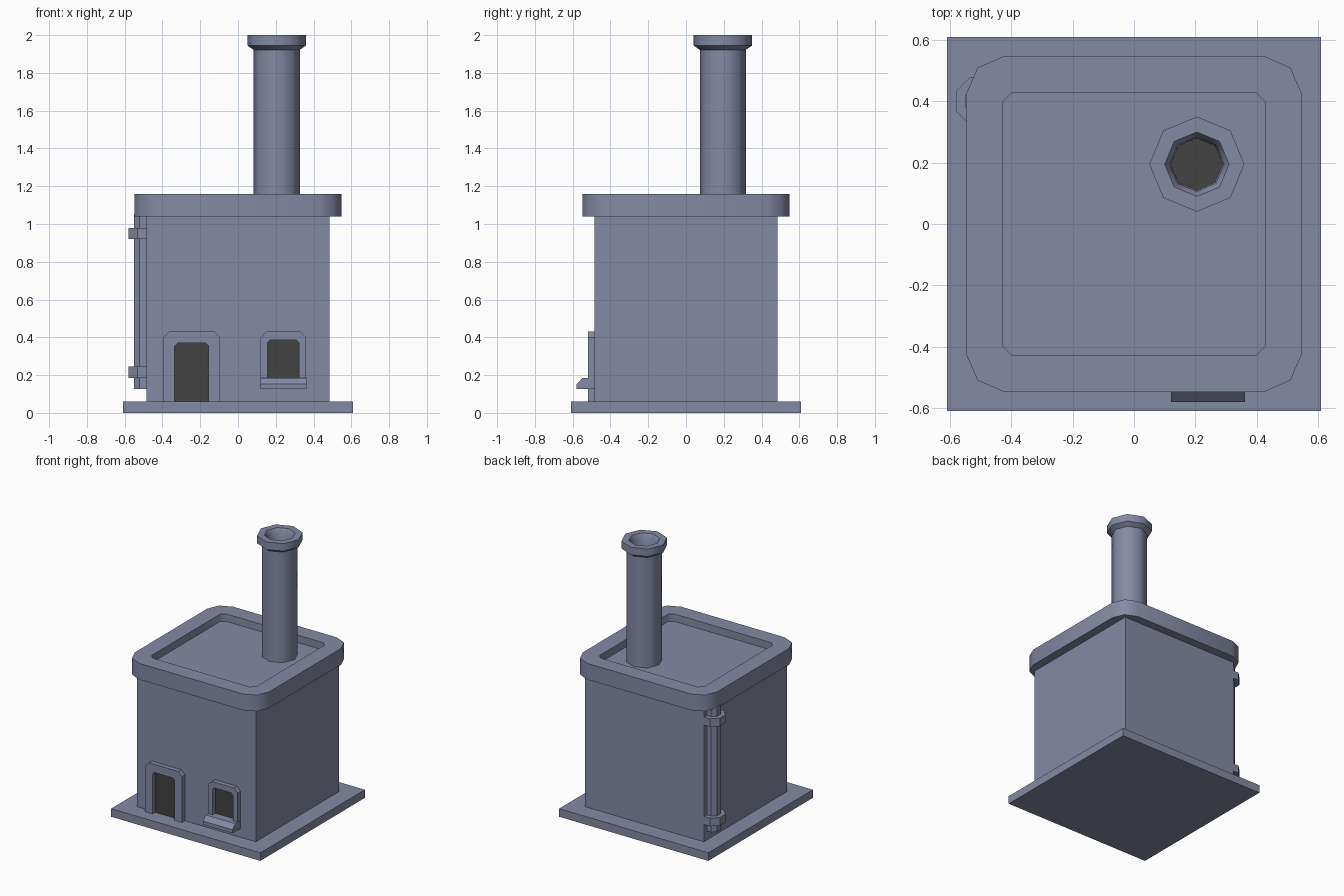
import bpy, bmesh, math

if "Cube" in bpy.data.objects:
    bpy.data.objects.remove(bpy.data.objects["Cube"])


def material(name, rgb):
    m = bpy.data.materials.new(name)
    m.diffuse_color = (*rgb, 1)
    m.use_nodes = True
    m.node_tree.nodes["Principled BSDF"].inputs["Base Color"].default_value = m.diffuse_color
    return m


GREY = material("blue grey", (0.235, 0.255, 0.37))
DARK = material("dark opening", (0.055, 0.054, 0.057))


def loft(name, rings, mat=GREY, smooth=None):
    """Skin a stack of equal-count rings and cap both ends."""
    bm = bmesh.new()
    loops = [[bm.verts.new(p) for p in r] for r in rings]
    n = len(loops[0])
    for a, b in zip(loops, loops[1:]):
        for i in range(n):
            j = (i + 1) % n
            bm.faces.new((a[i], a[j], b[j], b[i]))
    bm.faces.new(loops[0][::-1])
    bm.faces.new(loops[-1])
    bmesh.ops.recalc_face_normals(bm, faces=bm.faces)
    me = bpy.data.meshes.new(name)
    bm.to_mesh(me)
    bm.free()
    me.materials.append(mat)
    if smooth:
        me.polygons.foreach_set("use_smooth", [True] * len(me.polygons))
        me.set_sharp_from_angle(angle=math.radians(smooth))
    ob = bpy.data.objects.new(name, me)
    bpy.context.collection.objects.link(ob)
    return ob


def box(name, x0, x1, y0, y1, z0, z1, mat=GREY):
    return loft(name, [[(x0, y0, z), (x1, y0, z), (x1, y1, z), (x0, y1, z)]
                       for z in (z0, z1)], mat)


def rounded(h, cut, mid, z):
    """Square ring with three points per corner."""
    corner = [(h, h - cut), (h - mid, h - mid), (h - cut, h)]
    out = []
    for k in range(4):
        c, s = round(math.cos(k * math.pi / 2)), round(math.sin(k * math.pi / 2))
        out += [(c * x - s * y, s * x + c * y, z) for x, y in corner]
    return out


def octagon(cx, cy, r, z, turn=0.0):
    return [(cx + r * math.cos(turn + k * math.pi / 4),
             cy + r * math.sin(turn + k * math.pi / 4), z) for k in range(8)]


def arch_frame(name, x0, x1, z0, z1, ix0, ix1, iz1):
    """Upside-down U frame on the front wall, with clipped corners."""
    c, d = 0.03, 0.015
    prof = [(x0, z0), (x0, z1 - c), (x0 + c, z1), (x1 - c, z1), (x1, z1 - c), (x1, z0),
            (ix1, z0), (ix1, iz1 - d), (ix1 - d, iz1), (ix0 + d, iz1), (ix0, iz1 - d), (ix0, z0)]
    return loft(name, [[(x, y, z) for x, z in prof] for y in (-0.52, -0.48)])


# slab and walls
box("base_slab", -0.61, 0.61, -0.61, 0.61, 0, 0.06)
box("walls", -0.485, 0.485, -0.485, 0.485, 0.06, 1.06)

# roof with raised parapet
loft("roof_parapet", [rounded(0.548, 0.125, 0.038, 1.04), rounded(0.548, 0.125, 0.038, 1.16),
                      rounded(0.428, 0.03, 0.015, 1.16), rounded(0.428, 0.03, 0.015, 1.105)],
     smooth=50)

# chimney shaft, flared cap and hollow
CX, CY = 0.205, 0.195
loft("chimney_shaft", [octagon(CX, CY, 0.122, 1.09), octagon(CX, CY, 0.122, 1.83)], smooth=50)
loft("chimney_top", [octagon(CX, CY, r, z) for r, z in
                     ((0.122, 1.83), (0.122, 1.922), (0.155, 1.945), (0.155, 2.0),
                      (0.105, 2.0), (0.088, 1.97), (0.085, 1.84))], smooth=50)
loft("chimney_hole", [octagon(CX, CY, 0.085, 1.838), octagon(CX, CY, 0.085, 1.844)], DARK)

# door
arch_frame("door_frame", -0.395, -0.095, 0.06, 0.43, -0.335, -0.155, 0.37)
box("door_opening", -0.336, -0.154, -0.489, -0.483, 0.06, 0.371, DARK)

# window with sloping sill
arch_frame("window_frame", 0.12, 0.36, 0.13, 0.43, 0.157, 0.323, 0.387)
box("window_opening", 0.156, 0.324, -0.489, -0.483, 0.18, 0.388, DARK)
sill = [(-0.48, 0.126), (-0.58, 0.126), (-0.58, 0.152), (-0.548, 0.185), (-0.48, 0.185)]
loft("window_sill", [[(x, y, z) for y, z in sill] for x in (0.12, 0.362)])

# drain pipe with two collars
R = 1 / math.cos(math.pi / 8)
for name, r, z0, z1 in (("drain_pipe", 0.05, 0.126, 1.05),
                        ("lower_collar", 0.08, 0.185, 0.245),
                        ("upper_collar", 0.08, 0.92, 0.98)):
    # only the half outside the wall is needed
    h = r * math.tan(math.pi / 8)
    prof = [(-0.48, 0.40 - r), (-0.50 - h, 0.40 - r), (-0.50 - r, 0.40 - h),
            (-0.50 - r, 0.40 + h), (-0.50 - h, 0.40 + r), (-0.48, 0.40 + r)]
    loft(name, [[(x, y, z) for x, y in prof] for z in (z0, z1)])
